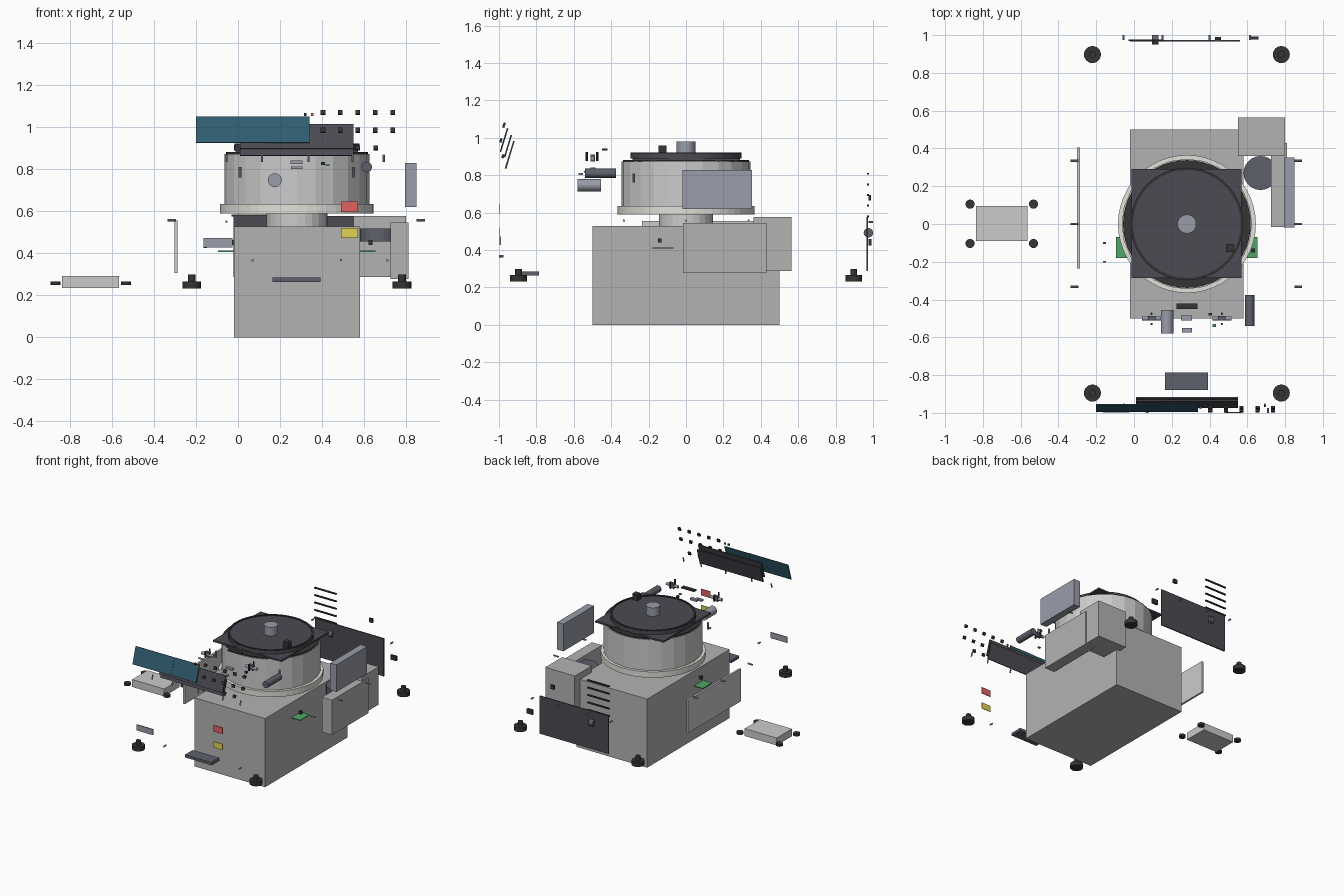
import bpy, math
from mathutils import Vector

if "Cube" in bpy.data.objects:
    bpy.data.objects.remove(bpy.data.objects["Cube"])

def mat(name, *c):
    m = bpy.data.materials.new(name)
    m.diffuse_color = (*c, 1)
    m.use_nodes = True
    m.node_tree.nodes["Principled BSDF"].inputs["Base Color"].default_value = m.diffuse_color
    return m

BLACK = mat("black", .035, .035, .037)
DARK = mat("charcoal", .07, .07, .085)
SLATE = mat("slate", .11, .12, .15)
STEEL = mat("steel", .32, .34, .40)
GREY = mat("mid_grey", .45, .45, .45)
PALE = mat("pale_grey", .72, .73, .73)
CREAM = mat("cream", .75, .76, .70)
TEAL = mat("teal", .03, .11, .16)
RED = mat("red", .75, .12, .12)
YELLOW = mat("yellow", .75, .65, .08)
GREEN = mat("green", .08, .38, .14)

def finish(ob, name, m):
    ob.name = name
    if m:
        ob.data.materials.append(m)
    return ob

def box(name, x, y, z, m=None, tilt=0):
    """Box from (min, max) pairs, optionally tilted about x."""
    c = [(a + b) / 2 for a, b in (x, y, z)]
    bpy.ops.mesh.primitive_cube_add(size=1, location=c)
    ob = bpy.context.object
    ob.scale = [b - a for a, b in (x, y, z)]
    ob.rotation_euler.x = tilt
    return finish(ob, name, m)

def cyl(name, a, b, r, m=None, n=24):
    """Cylinder from point a to point b."""
    a, b = Vector(a), Vector(b)
    bpy.ops.mesh.primitive_cylinder_add(vertices=n, radius=r, depth=(b - a).length, location=(a + b) / 2)
    ob = bpy.context.object
    ob.rotation_euler = (b - a).to_track_quat('Z', 'Y').to_euler()
    if n > 24:
        bpy.ops.object.shade_smooth_by_angle(angle=math.radians(30))
    return finish(ob, name, m)

def lathe(name, prof, m, n=24, centre=(.28, 0)):
    """Closed (radius, z) loop turned around a vertical axis."""
    k = len(prof)
    verts, faces = [], []
    for i in range(n):
        t = 2 * math.pi * i / n
        verts += [(centre[0] + r * math.cos(t), centre[1] + r * math.sin(t), z) for r, z in prof]
        j = (i + 1) % n
        faces += [(i*k + p, j*k + p, j*k + (p+1) % k, i*k + (p+1) % k) for p in range(k)]
    me = bpy.data.meshes.new(name)
    me.from_pydata(verts, [], faces)
    ob = bpy.data.objects.new(name, me)
    bpy.context.collection.objects.link(ob)
    return finish(ob, name, m)

# Cabinet, rear corner box and side cover
box("cabinet", (-.02, .58), (-.5, .5), (0, .527), GREY)
box("rear_corner_box", (.55, .80), (.36, .565), (.287, .577), GREY)
box("side_cover", (.725, .81), (-.015, .43), (.277, .545), GREY)
box("side_module", (.795, .85), (-.018, .353), (.62, .828), STEEL)
cyl("motor", (.67, .27, .455), (.67, .27, .517), .09, SLATE)

# Drum: neck, flange, open wall, dark rim
cyl("drum_neck", (.28, 0, .52), (.28, 0, .60), .145, PALE)
cyl("drum_floor", (.28, 0, .595), (.28, 0, .64), .34, PALE)
lathe("drum_flange", [(.335, .59), (.365, .59), (.365, .635), (.335, .635)], CREAM, 48)
lathe("drum_wall", [(.325, .60), (.345, .60), (.345, .872), (.325, .872)], PALE)
lathe("inner_rim", [(.25, .85), (.338, .85), (.338, .881), (.25, .881)], BLACK, 48)

# Lid: square plate, round cover with raised ring, hub
box("lid_plate", (-.012, .57), (-.287, .29), (.878, .89), DARK)
cyl("lid_cover", (.28, 0, .888), (.28, 0, .914), .298, DARK, 48)
lathe("lid_ring", [(.285, .91), (.297, .91), (.297, .921), (.285, .921)], BLACK, 48)
cyl("lid_hub", (.28, 0, .91), (.28, 0, .98), .05, STEEL)
box("lid_sensor", (.487, .53), (-.147, -.105), (.91, .96), BLACK)

# Pins around the drum
for x, y in ((.01, -.27), (.55, -.27)):
    cyl("drum_pin", (x, y - .01, .76), (x, y - .01, .81), .007, STEEL, 10)

# Hinges and latch parts floating before the drum
for x in (.093, .465):
    cyl("hinge_bar", (x - .05, -.5, .89), (x + .05, -.5, .89), .011, STEEL, 12)
    box("hinge_block", (x - .02, x + .02), (-.51, -.487), (.872, .91), SLATE)
    for dy in (-.03, .025):
        cyl("hinge_screw", (x, -.5 + dy, .875), (x, -.5 + dy, .925), .006, BLACK, 10)
box("latch_handle", (.225, .335), (-.45, -.42), (.932, .942), BLACK)
box("latch_plate", (.25, .307), (-.51, -.484), (.825, .84), STEEL)
box("latch_catch", (.253, .307), (-.575, -.55), (.80, .812), STEEL)
box("latch_chip", (.415, .435), (-.545, -.53), (.815, .823), GREEN)
box("latch_switch", (.395, .413), (-.485, -.47), (.82, .835), BLACK)
cyl("damper_left", (.175, -.58, .747), (.175, -.455, .747), .033, STEEL)
cyl("damper_right", (.612, -.54, .81), (.612, -.375, .81), .025, SLATE)

# Control panel stack
T = -math.radians(17)
box("display_panel_left", (-.2, .13), (-.977, -.971), (.922, 1.053), TEAL, T)
box("display_panel_right", (.13, .34), (-.975, -.969), (.922, 1.053), TEAL, T)
box("control_panel", (.01, .55), (-.956, -.948), (.893, 1.017), DARK, T)
box("control_backing", (.01, .55), (-.942, -.934), (.862, .985), DARK, T)
for i in range(5):
    x = .404 + i * .083
    for z, y in ((1.07, -.972), (.985, -.99)):
        box("button", (x - .011, x + .011), (y - .006, y + .006), (z - .011, z + .011), BLACK, T)
for x in (.57, .655):
    box("button", (x - .011, x + .011), (-.985, -.973), (.89, .912), BLACK, T)
for x, m in ((.32, BLACK), (.352, RED)):
    box("indicator", (x - .006, x + .006), (-.98, -.97), (1.053, 1.067), m)
for x in (-.055, .115, .335, .545, .693):
    cyl("panel_pin", (x, -.965, .835), (x, -.955, .868), .005, STEEL, 8)

# Front labels, plate, pull handle and screws
box("red_label", (.49, .57), (-1, -.996), (.595, .645), RED)
box("yellow_label", (.49, .57), (-1, -.996), (.472, .52), YELLOW)
box("name_plate", (-.165, -.025), (-.998, -.99), (.428, .472), STEEL)
box("pull_handle", (.165, .393), (-.88, -.785), (.263, .284), SLATE)
for x in (.07, .49, .71):
    cyl("front_screw", (x, -1, .367), (x, -.975, .367), .006, STEEL, 10)

# Levelling feet
for x in (-.22, .78):
    for y in (-.895, .897):
        cyl("foot_pad", (x, y, .232), (x, y, .265), .045, BLACK)
        cyl("foot_stem", (x, y, .26), (x, y, .298), .018, BLACK, 12)

# Small pedestal box with its feet
box("pedestal_box", (-.837, -.565), (-.09, .095), (.235, .292), PALE)
for x in (-.868, -.532):
    for y in (-.103, .105):
        cyl("pedestal_foot", (x, y, .248), (x, y, .266), .024, BLACK)

# Left access panel, side screws and green boards
box("left_panel", (-.302, -.287), (-.235, .405), (.305, .555), PALE)
for y in (-.332, 0, .335):
    cyl("left_screw", (-.335, y, .557), (-.295, y, .557), .006, STEEL, 10)
    cyl("right_screw", (.85, y, .557), (.89, y, .557), .006, STEEL, 10)
for y in (-.2, -.1):
    cyl("board_screw", (-.163, y, .43), (-.148, y, .43), .005, STEEL, 8)
box("board_left", (-.095, .02), (-.18, -.068), (.407, .413), GREEN)
box("board_right", (.54, .655), (-.18, -.068), (.407, .413), GREEN)
for x in (-.03, .63):
    box("board_connector", (x - .01, x + .01), (-.15, -.13), (.44, .462), BLACK)

# Rear panel, vent slats and connectors
box("rear_panel", (-.022, .562), (.965, .974), (.287, .577), DARK)
for i in range(5):
    z = .58 + i * .057
    box("vent_slat", (-.03, .155), (.968, .978), (z - .005, z + .005), BLACK)
cyl("rear_inlet", (.095, .975, .492), (.13, .975, .492), .025, SLATE)
box("rear_connector", (.43, .46), (.975, .99), (.665, .695), BLACK)
box("rear_plug", (.61, .66), (.977, .993), (.425, .46), BLACK)
for x in (-.055, .15, .4, .615):
    cyl("rear_pin", (x, .975, .55), (x, 1, .55), .006, STEEL, 10)
